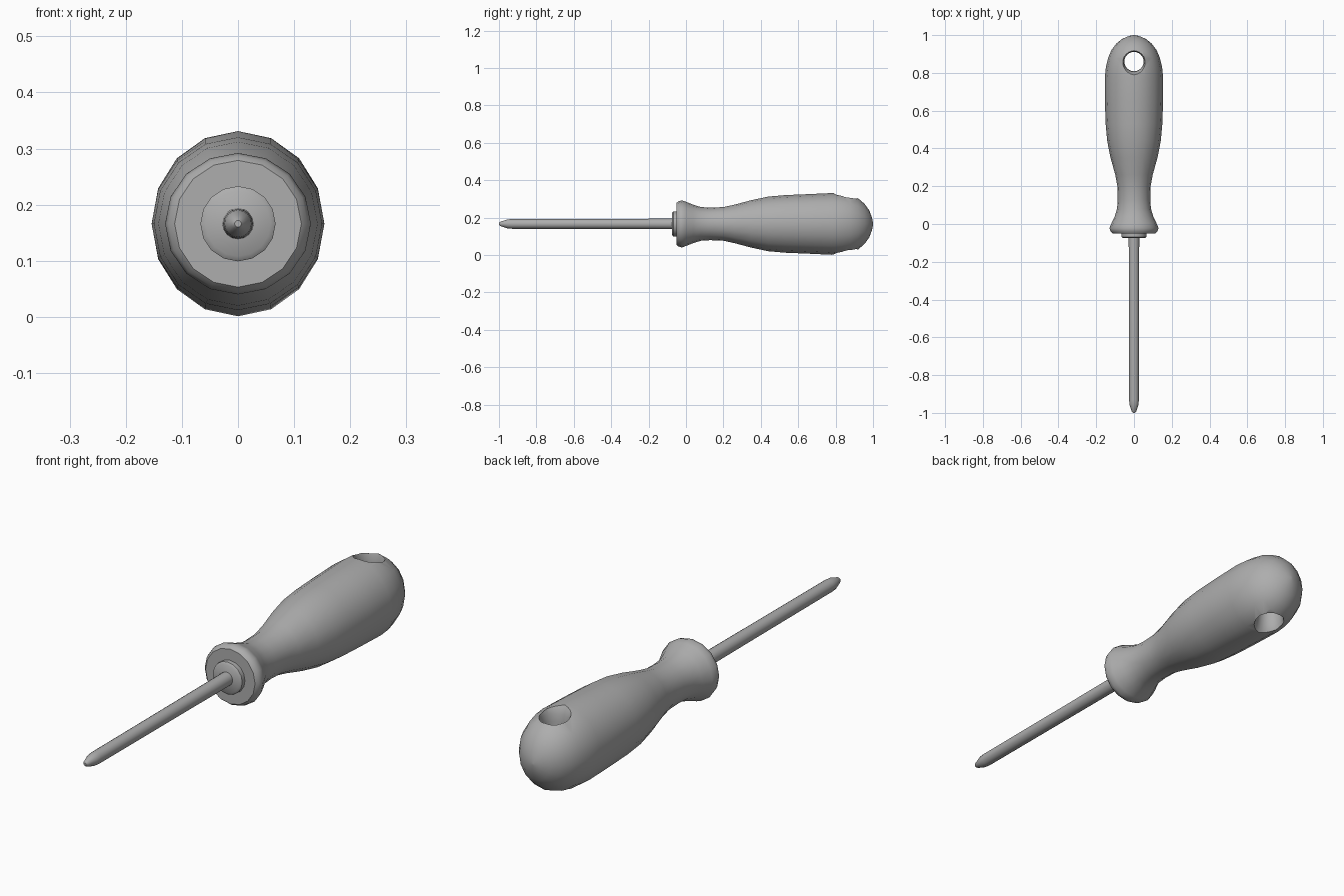
import bpy, bmesh, math
from mathutils import Vector

cube = bpy.data.objects.get("Cube")
if cube:
    bpy.data.objects.remove(cube, do_unlink=True)

AXIS_Z = 0.166
HOLE_Y = 0.86

grey = bpy.data.materials.new("plain grey")
grey.use_nodes = True
grey.diffuse_color = (0.42, 0.42, 0.42, 1)
shader = next(n for n in grey.node_tree.nodes if n.type == 'BSDF_PRINCIPLED')
shader.inputs["Base Color"].default_value = (0.42, 0.42, 0.42, 1)


def lathe(name, profile, sides, place):
    """Close a stack of elliptical rings; profile rows are (position, radius, radius)."""
    bm = bmesh.new()
    rings = []
    for pos, ra, rb in profile:
        ring = []
        for k in range(sides):
            a = math.tau * k / sides
            ring.append(bm.verts.new(place(pos, ra * math.cos(a), rb * math.sin(a))))
        rings.append(ring)
    for low, high in zip(rings, rings[1:]):
        for k in range(sides):
            j = (k + 1) % sides
            bm.faces.new((low[k], low[j], high[j], high[k]))
    bm.faces.new(rings[0])
    bm.faces.new(rings[-1])
    bmesh.ops.recalc_face_normals(bm, faces=bm.faces)
    mesh = bpy.data.meshes.new(name)
    bm.to_mesh(mesh)
    bm.free()
    mesh.materials.append(grey)
    obj = bpy.data.objects.new(name, mesh)
    bpy.context.collection.objects.link(obj)
    return obj


def along_y(pos, a, b):
    return Vector((a, pos, AXIS_Z + b))


def through_z(pos, a, b):
    return Vector((a, HOLE_Y + b, AXIS_Z + pos))


def activate(obj):
    bpy.ops.object.select_all(action='DESELECT')
    obj.select_set(True)
    bpy.context.view_layer.objects.active = obj


# Handle: flared guard, narrow neck, swelling grip and round butt
handle = lathe("handle", [
    (-0.05, 0.113, 0.113), (-0.04, 0.124, 0.121), (-0.022, 0.13, 0.126),
    (0.0, 0.121, 0.118), (0.04, 0.102, 0.102), (0.08, 0.09, 0.09),
    (0.13, 0.086, 0.087), (0.2, 0.088, 0.09), (0.26, 0.099, 0.103),
    (0.35, 0.124, 0.127), (0.44, 0.142, 0.146), (0.53, 0.15, 0.154),
    (0.65, 0.154, 0.159), (0.78, 0.154, 0.165), (0.83, 0.149, 0.162),
    (0.88, 0.137, 0.153), (0.92, 0.12, 0.137), (0.955, 0.094, 0.107),
    (0.98, 0.063, 0.072), (0.995, 0.028, 0.032), (1.0, 0.004, 0.004),
], 16, along_y)

# Hanging hole with softly flared mouths
half = [(0.1, 0.051), (0.13, 0.055), (0.15, 0.062), (0.18, 0.08)]
cutter = lathe("hole_cutter",
               [(-z, r, r) for z, r in reversed(half)] + [(z, r, r) for z, r in half],
               24, through_z)
cutter.hide_render = True
cut = handle.modifiers.new("hanging hole", 'BOOLEAN')
cut.operation = 'DIFFERENCE'
cut.solver = 'EXACT'
cut.object = cutter
activate(handle)
bpy.ops.object.modifier_apply(modifier=cut.name)
bpy.data.objects.remove(cutter, do_unlink=True)

# Small collar where the shaft enters the handle
collar = lathe("collar", [(-0.075, 0.058, 0.058), (-0.068, 0.067, 0.067),
                          (-0.04, 0.067, 0.067)], 16, along_y)

# Steel shaft with a tapered point
shaft = lathe("shaft", [
    (-1.0, 0.006, 0.006), (-0.992, 0.012, 0.012), (-0.955, 0.024, 0.024),
    (-0.93, 0.026, 0.026), (-0.4, 0.027, 0.027), (-0.05, 0.028, 0.028),
], 16, along_y)

for part in (handle, collar, shaft):
    activate(part)
    bpy.ops.object.shade_smooth_by_angle(angle=math.radians(40))
